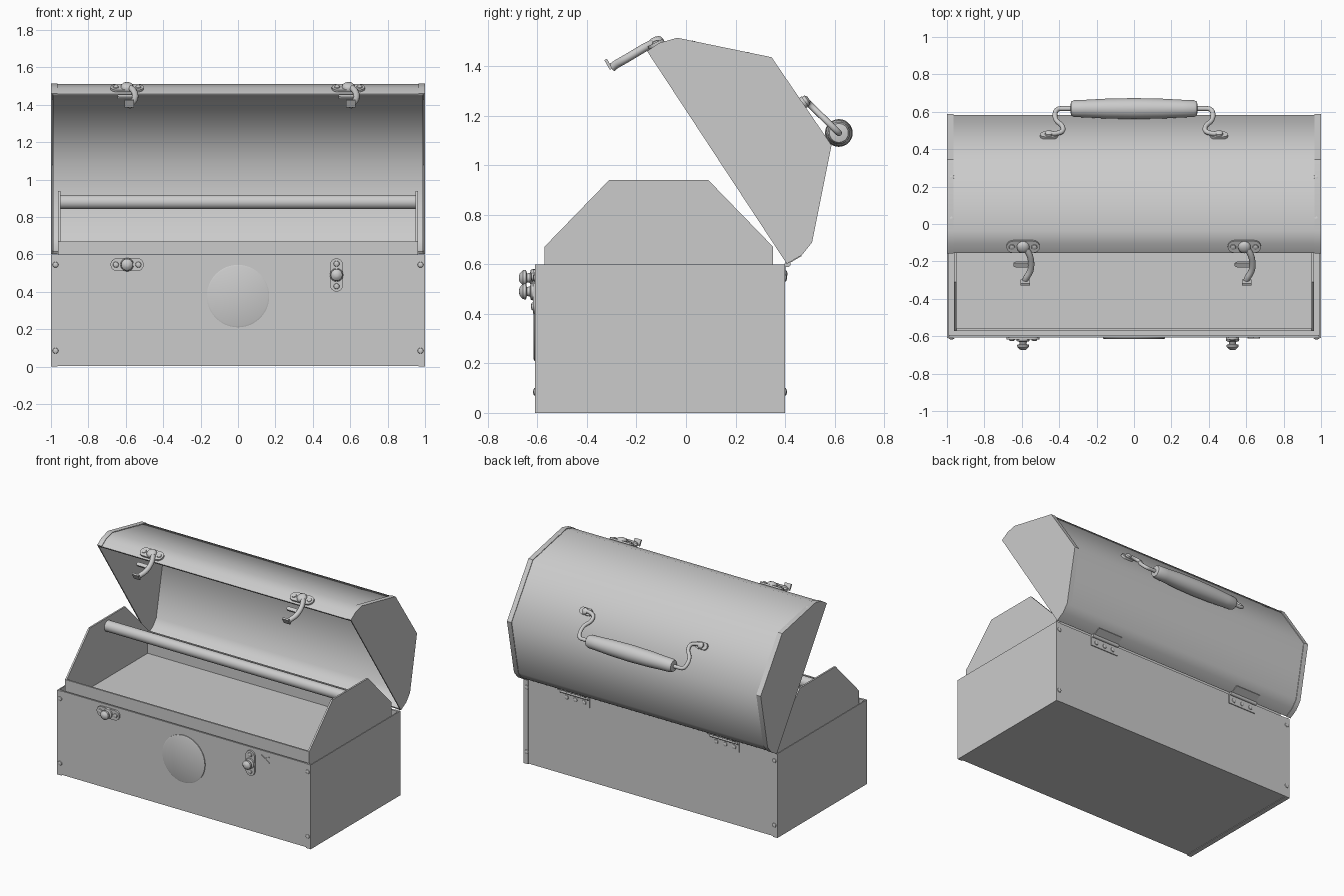
import bpy, bmesh, math
from mathutils import Vector, Matrix

if "Cube" in bpy.data.objects:
    bpy.data.objects.remove(bpy.data.objects["Cube"])


def finish(ob, angle=30):
    # apply modifiers / curves and smooth by angle
    bpy.ops.object.select_all(action='DESELECT')
    ob.select_set(True)
    bpy.context.view_layer.objects.active = ob
    bpy.ops.object.convert(target='MESH')
    ob = bpy.context.object
    bpy.ops.object.shade_smooth_by_angle(angle=math.radians(angle))
    return ob


def make(name, verts, faces, mat=None, thick=0, offset=-1, angle=30, recalc=False):
    me = bpy.data.meshes.new(name)
    me.from_pydata([tuple(v) for v in verts], [], faces)
    if recalc:
        bm = bmesh.new()
        bm.from_mesh(me)
        bmesh.ops.recalc_face_normals(bm, faces=bm.faces)
        bm.to_mesh(me)
        bm.free()
    if mat:
        me.transform(mat)
    ob = bpy.data.objects.new(name, me)
    bpy.context.collection.objects.link(ob)
    if thick:
        m = ob.modifiers.new("thickness", 'SOLIDIFY')
        m.thickness, m.offset, m.use_even_offset = thick, offset, True
    return finish(ob, angle)


def sheet(name, prof, hx, thick, angle=30):
    # bent sheet: open (y, z) profile stretched along x
    n = len(prof)
    v = [(x, y, z) for x in (-hx, hx) for y, z in prof]
    f = [(i + 1, n + i + 1, n + i, i) for i in range(n - 1)]
    return make(name, v, f, thick=thick, angle=angle)


def end_cap(name, prof, s):
    # end panel with a folded flange, open along the last edge
    n = len(prof)
    v = [(s * x, y, z) for x in (0.996, 0.965) for y, z in prof]
    f = [tuple(range(n))] + [(i, i + 1, n + i + 1, n + i) for i in range(n - 1)]
    return make(name, v, f, thick=0.008, offset=0, recalc=True)


def prism(name, pts, h, mat):
    # flat polygon in local xy, raised along local z
    n = len(pts)
    v = [(x, y, z) for z in (0, h) for x, y in pts]
    f = [tuple(range(n)), tuple(range(n, 2 * n))]
    f += [(i, (i + 1) % n, n + (i + 1) % n, n + i) for i in range(n)]
    return make(name, v, f, mat, recalc=True)


def lathe(name, prof, mat, seg=24):
    # (radius, height) profile spun around local z, ends closed
    v = [(r * math.cos(2 * math.pi * k / seg), r * math.sin(2 * math.pi * k / seg), h)
         for r, h in prof for k in range(seg)]
    f = [(j * seg + k, j * seg + (k + 1) % seg, (j + 1) * seg + (k + 1) % seg, (j + 1) * seg + k)
         for j in range(len(prof) - 1) for k in range(seg)]
    f += [tuple(range(seg)), tuple(range((len(prof) - 1) * seg, len(prof) * seg))]
    return make(name, v, f, mat, recalc=True, angle=40)


def tube(name, pts, r):
    cu = bpy.data.curves.new(name, 'CURVE')
    cu.dimensions = '3D'
    cu.bevel_depth, cu.bevel_resolution, cu.use_fill_caps = r, 3, True
    sp = cu.splines.new('NURBS')
    sp.points.add(len(pts) - 1)
    for p, c in zip(sp.points, pts):
        p.co = (*c, 1)
    sp.use_endpoint_u, sp.order_u, sp.resolution_u = True, 3, 6
    ob = bpy.data.objects.new(name, cu)
    bpy.context.collection.objects.link(ob)
    return finish(ob, 50)


def frame(loc, normal, spin=0):
    # local z along the normal, local x along world x
    z = Vector(normal).normalized()
    x = Vector((1, 0, 0))
    y = z.cross(x)
    m = Matrix((x, y, z)).transposed().to_4x4()
    return Matrix.Translation(loc) @ m @ Matrix.Rotation(spin, 4, 'Z')


def axis_x(loc):
    return Matrix.Translation(loc) @ Matrix.Rotation(math.pi / 2, 4, 'Y')


def stadium(length, width, n=8):
    r, d = width / 2, (length - width) / 2
    return [(s * d + r * math.cos(a), r * math.sin(a)) for s, a0 in ((1, -90), (-1, 90))
            for a in [math.radians(a0 + 180 * k / n) for k in range(n + 1)]]


def rect(w, h):
    return [(-w / 2, -h / 2), (w / 2, -h / 2), (w / 2, h / 2), (-w / 2, h / 2)]


FRONT, BACK = (0, -1, 0), (0, 1, 0)
RIVET = [(0.016, 0), (0.014, 0.005), (0.005, 0.008)]

# base and open lid shells
base = [(-0.606, 0.6), (-0.606, 0.004), (0.396, 0.004), (0.396, 0.6)]
lid = [(0.405, 0.605), (0.465, 0.64), (0.505, 0.69), (0.583, 1.08), (0.343, 1.432),
       (-0.035, 1.51), (-0.105, 1.49), (-0.155, 1.457)]
sheet("base_body", base, 0.99, 0.012)
sheet("lid_body", lid, 0.99, 0.012, angle=65)
for s, side in ((-1, "left"), (1, "right")):
    end_cap("base_end_" + side, base, s)
    end_cap("lid_end_" + side, lid, s)

# lift-out tray with trapezoid ends and carrying rod
tray = [(-0.572, 0.67), (-0.572, 0.5), (0.352, 0.5), (0.352, 0.67)]
sheet("tray_body", tray, 0.955, 0.012)
plate = tray[:3] + [(0.352, 0.67), (0.09, 0.94), (-0.31, 0.94)]
for s, side in ((-1, "left"), (1, "right")):
    m = axis_x((s * 0.956 - 0.006, 0, 0)) @ Matrix.Rotation(math.pi / 2, 4, 'Z')
    prism("tray_end_" + side, [(y, z) for y, z in plate], 0.012,
          Matrix(((0, 0, 1, s * 0.956 - 0.006), (1, 0, 0, 0), (0, 1, 0, 0), (0, 0, 0, 1))))
lathe("tray_rod", [(0.038, -0.955), (0.038, 0.955)], axis_x((0, -0.11, 0.88)), 32)

# blank round badge on the front
lathe("front_badge", [(0.167, 0), (0.167, 0.006), (0.16, 0.009)], frame((0, -0.606, 0.377), FRONT), 48)

# catches: rounded plate, stud and two rivets
STUD = [(0.036, 0.01), (0.034, 0.02), (0.02, 0.024), (0.018, 0.036), (0.032, 0.04),
        (0.031, 0.052), (0.016, 0.066), (0.006, 0.068)]


def catch(name, m, stud=STUD):
    prism(name + "_plate", stadium(0.178, 0.07), 0.012, m)
    lathe(name + "_stud", stud, m)
    for s in (-1, 1):
        lathe(name + "_rivet", RIVET, m @ Matrix.Translation((s * 0.06, 0, 0.012)), 12)


catch("base_catch_left", frame((-0.593, -0.606, 0.545), FRONT))
catch("base_catch_right", frame((0.527, -0.606, 0.49), FRONT, math.pi / 2))
for a in (0.6, -0.6):
    prism("catch_scar", rect(0.075, 0.008), 0.005, frame((0.64, -0.606, 0.545), FRONT, a))

# lid latches with swinging hooks
PIVOT = [(0.034, 0.01), (0.032, 0.022), (0.024, 0.03), (0.008, 0.034)]
for cx, side in ((-0.593, "left"), (0.59, "right")):
    catch("lid_latch_" + side, frame((cx, -0.118, 1.484), (0, -0.45, 0.89)), PIVOT)
    arm = [(0, -0.11, 1.5), (0.03, -0.15, 1.485), (0.045, -0.2, 1.455), (0.042, -0.25, 1.425),
           (0.015, -0.29, 1.403), (0.012, -0.3, 1.392)]
    tube("latch_hook_" + side, [(cx + x, y, z) for x, y, z in arm], 0.017)
    tip = frame((cx + 0.012, -0.308, 1.41), (0, -0.86, -0.5))
    prism("latch_tip_" + side, rect(0.05, 0.045), 0.012, tip)
    prism("latch_tab_" + side, stadium(0.105, 0.026), 0.014,
          frame((cx, -0.213, 1.437), (0, -0.5, 0.86)))

# carrying handle: turned grip, bent wires, feet
prof = [(0.018, -0.34), (0.038, -0.336), (0.045, -0.32), (0.047, -0.26), (0.053, -0.15), (0.056, 0),
        (0.053, 0.15), (0.047, 0.26), (0.045, 0.32), (0.038, 0.336), (0.018, 0.34)]
lathe("handle_grip", prof, axis_x((0, 0.617, 1.13)), 28)
bend = [(0.46, 0), (0.385, 0), (0.375, 0.3), (0.425, 0.55), (0.42, 1), (0.36, 1), (0.3, 1)]
slope = (0, 0.352, 0.24)
for s, side in ((-1, "left"), (1, "right")):
    tube("handle_wire_" + side, [(s * x, 0.482 + 0.135 * t, 1.262 - 0.132 * t) for x, t in bend], 0.013)
    foot = frame((s * 0.455, 0.468, 1.249), slope)
    prism("handle_foot_" + side, stadium(0.095, 0.05), 0.015, foot)
    lathe("handle_socket_" + side, [(0.022, 0.01), (0.021, 0.026), (0.01, 0.034)], foot, 16)

# hinges at the back edge
for hx in (-0.59, 0.59):
    prism("hinge_lower_leaf", rect(0.22, 0.07), 0.006, frame((hx, 0.396, 0.565), BACK))
    prism("hinge_upper_leaf", rect(0.2, 0.065), 0.006, frame((hx, 0.436, 0.622), (0, 0.5, -0.86)))
    lathe("hinge_pin", [(0.012, -0.11), (0.012, 0.11)], axis_x((hx, 0.41, 0.6)), 12)
    for dx in (-0.07, 0, 0.07):
        lathe("hinge_rivet", RIVET, frame((hx + dx, 0.401, 0.56), BACK), 12)

# flange rivets
for s in (-1, 1):
    for z in (0.085, 0.545):
        lathe("base_rivet", RIVET, frame((s * 0.976, -0.609, z), FRONT), 12)
        lathe("base_rivet", RIVET, frame((s * 0.976, 0.399, z), BACK), 12)
    for y in (0.03, 0.25):
        lathe("lid_rivet", RIVET, frame((s * 0.976, y, 1.507 - 0.206 * (y + 0.035)), (0, 0.2, 0.98)), 12)
